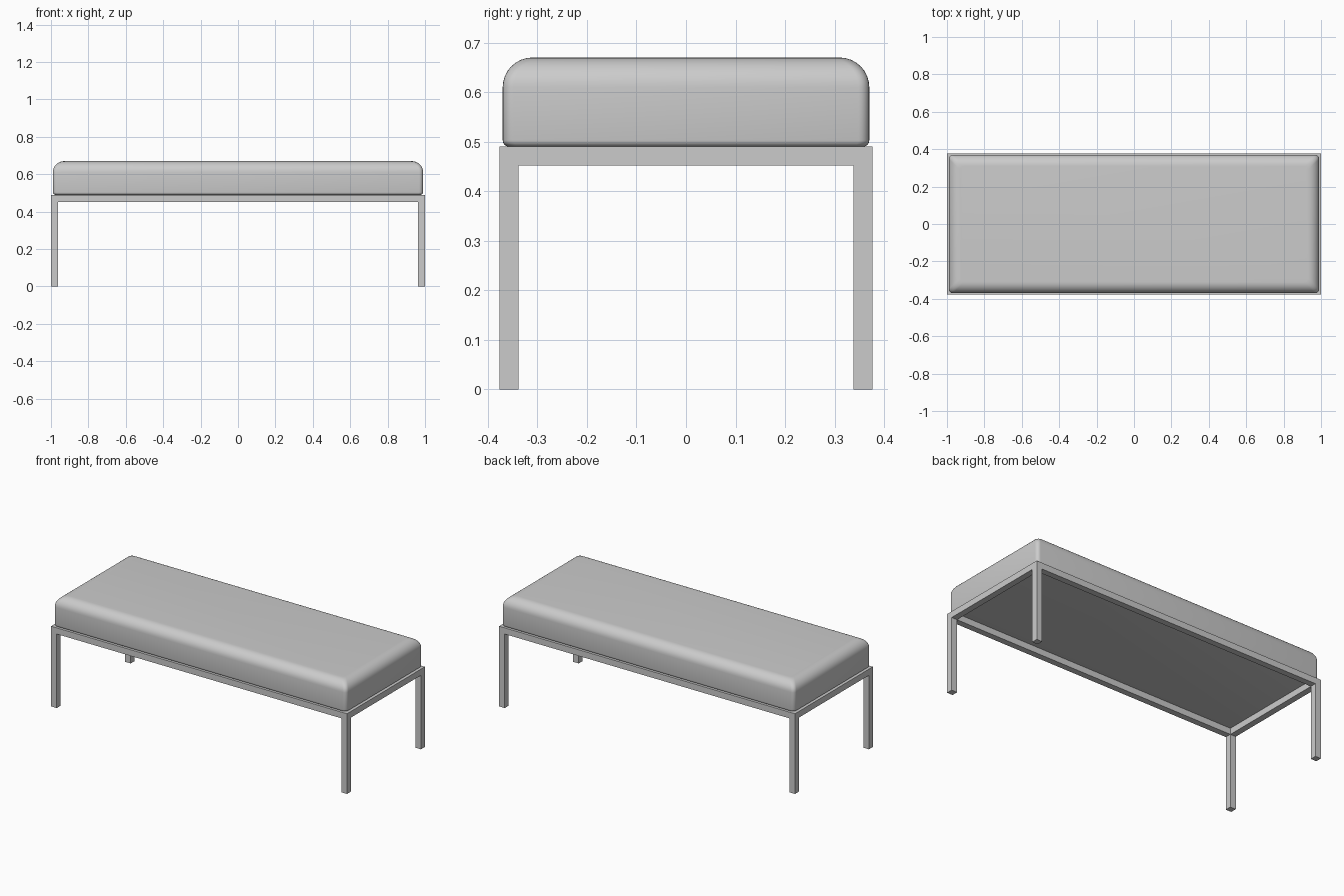
import bpy, bmesh, math
from mathutils import Vector

if "Cube" in bpy.data.objects:
    bpy.data.objects.remove(bpy.data.objects["Cube"])

T = 0.038          # square tube thickness
HX, HY = 1.0, 0.376
SEAT_Z, TOP_Z = 0.49, 0.67


def finish(name, bm):
    bmesh.ops.recalc_face_normals(bm, faces=bm.faces[:])
    mesh = bpy.data.meshes.new(name)
    bm.to_mesh(mesh)
    bm.free()
    obj = bpy.data.objects.new(name, mesh)
    bpy.context.collection.objects.link(obj)
    return obj


# Frame: a ring of square rails, with legs extruded down from its corner cells
bm = bmesh.new()
xs = [-HX, -HX + T, HX - T, HX]
ys = [-HY, -HY + T, HY - T, HY]
grid = [[bm.verts.new((x, y, SEAT_Z)) for y in ys] for x in xs]
cells = [bm.faces.new((grid[i][j], grid[i + 1][j], grid[i + 1][j + 1], grid[i][j + 1]))
         for i in range(3) for j in range(3) if (i, j) != (1, 1)]
bmesh.ops.delete(bm, geom=[v for row in grid for v in row if not v.link_faces], context='VERTS')
ext = bmesh.ops.extrude_face_region(bm, geom=cells, use_keep_orig=True)
lower = [e for e in ext['geom'] if isinstance(e, bmesh.types.BMVert)]
bmesh.ops.translate(bm, verts=lower, vec=(0, 0, -T))
corners = []
for f in ext['geom']:
    if isinstance(f, bmesh.types.BMFace):
        c = f.calc_center_median()
        if abs(c.x) > HX - T and abs(c.y) > HY - T:
            corners.append(f)
legs = bmesh.ops.extrude_discrete_faces(bm, faces=corners)['faces']
for f in legs:
    for v in f.verts:
        v.co.z = 0
finish("bench_frame", bm)

# Cushion: stacked rounded rectangles, large top radius and small bottom radius
CX, CY, CORNER = 0.99, 0.37, 0.022
R_TOP, R_BOT, STEPS = 0.06, 0.013, 8


def arc(r, z, a0, a1, steps):
    for k in range(steps + 1):
        a = math.radians(a0 + (a1 - a0) * k / steps)
        yield r - r * math.cos(a), z + r * math.sin(a)


def rounded_rect(bm, inset, z):
    ring = []
    for q, (sx, sy) in enumerate([(1, 1), (-1, 1), (-1, -1), (1, -1)]):
        for k in range(6):
            a = math.radians(90 * (q + k / 5))
            ring.append(bm.verts.new((sx * (CX - inset - CORNER) + CORNER * math.cos(a),
                                      sy * (CY - inset - CORNER) + CORNER * math.sin(a), z)))
    return ring


profile = [*arc(R_BOT, SEAT_Z + R_BOT, -90, 0, 4), *arc(R_TOP, TOP_Z - R_TOP, 0, 90, STEPS)]
bm = bmesh.new()
rings = [rounded_rect(bm, inset, z) for inset, z in profile]
for lo, hi in zip(rings, rings[1:]):
    n = len(lo)
    for i in range(n):
        bm.faces.new((lo[i], lo[(i + 1) % n], hi[(i + 1) % n], hi[i]))
bm.faces.new(rings[0][::-1])
bm.faces.new(rings[-1])
cushion = finish("seat_cushion", bm)
bpy.context.view_layer.objects.active = cushion
cushion.select_set(True)
bpy.ops.object.shade_smooth_by_angle(angle=math.radians(35))
